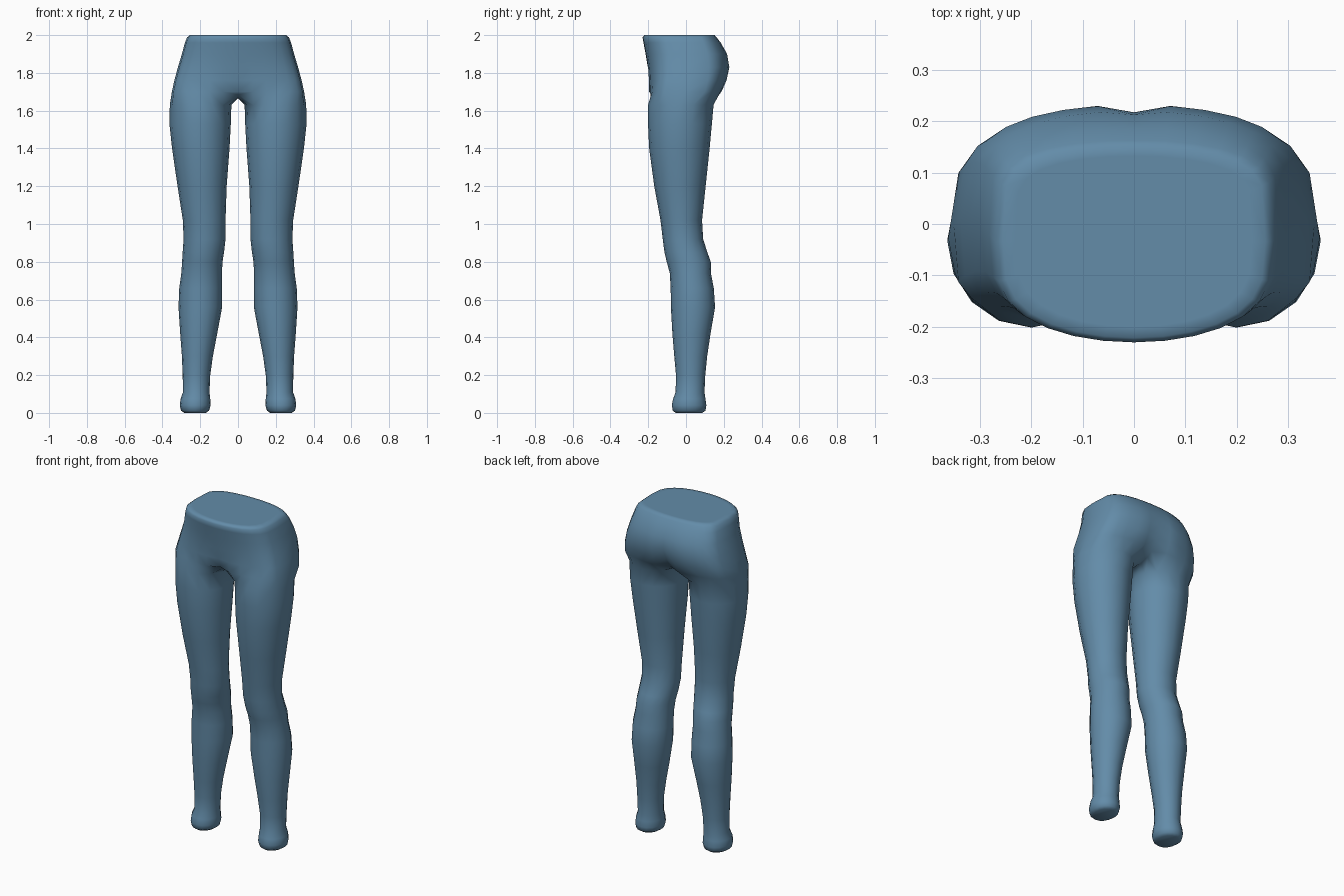
import bpy, bmesh
from math import sin, cos, pi, radians

cube = bpy.data.objects.get("Cube")
if cube:
    bpy.data.objects.remove(cube, do_unlink=True)

denim = bpy.data.materials.new("denim_blue")
denim.use_nodes = True
denim.diffuse_color = (0.125, 0.262, 0.395, 1)
denim.node_tree.nodes["Principled BSDF"].inputs["Base Color"].default_value = (0.125, 0.262, 0.395, 1)

SIDES = 16    # sides of a leg ring
OUTER = 13    # ring vertices that carry on up into the hip

# Leg rings: height, inner x, outer x, front y, back y
LEG = [
    (0.00, .170, .285, -.055, .085), (0.012, .153, .302, -.070, .103),
    (0.04, .145, .308, -.075, .108), (0.075, .147, .304, -.068, .103),
    (0.11, .151, .291, -.055, .098), (0.20, .147, .293, -.053, .102),
    (0.30, .133, .297, -.062, .112), (0.42, .110, .306, -.072, .130),
    (0.56, .084, .315, -.080, .154), (0.66, .084, .311, -.081, .147),
    (0.74, .085, .300, -.086, .132), (0.80, .082, .296, -.102, .131),
    (0.85, .074, .293, -.114, .113), (0.92, .066, .288, -.123, .091),
    (1.02, .066, .292, -.135, .085), (1.20, .060, .320, -.168, .104),
    (1.40, .045, .349, -.195, .125), (1.53, .038, .363, -.201, .137),
    (1.63, .035, .361, -.201, .146),
]

# Hip arcs: height, half width, front y, back y, centre front y, centre back y, front and back fullness
HIP = [
    (1.70, .350, -.197, .190, -.165, .150, .38, .42),
    (1.76, .337, -.198, .217, -.187, .190, .42, .45),
    (1.83, .318, -.203, .232, -.202, .217, .47, .47),
    (1.90, .297, -.214, .220, -.214, .212, .55, .45),
    (1.96, .281, -.225, .186, -.225, .183, .60, .40),
    (1.988, .270, -.230, .163, -.230, .162, .62, .36),
    (2.00, .255, -.221, .152, -.221, .152, .62, .36),
    (2.00, .230, -.200, .132, -.200, .132, .62, .36),
]

# Underside of the crotch on the centre line, front to back
SADDLE = [(-.135, 1.685), (-.085, 1.669), (-.015, 1.665), (.06, 1.667), (.115, 1.678)]

bm = bmesh.new()


def bridge(a, b, closed=False):
    """Join two rows of vertices with quads."""
    n = len(a)
    for i in range(n if closed else n - 1):
        j = (i + 1) % n
        bm.faces.new((a[i], a[j], b[j], b[i]))


def leg_ring(z, x0, x1, y0, y1):
    cx, cy = (x0 + x1) / 2, (y0 + y1) / 2
    ring = []
    for i in range(SIDES):
        t = -pi / 4 + i * 2 * pi / SIDES
        ring.append(bm.verts.new((cx + (x1 - x0) / 2 * sin(t), cy - (y1 - y0) / 2 * cos(t), z)))
    return ring


def hip_arc(z, half, front, back, mid_front, mid_back, full_front, full_back):
    cy = (front + back) / 2
    depth = (back - front) / 2
    arc = [bm.verts.new((0, mid_front, z))]
    for i in range(1, OUTER + 1):
        t = i * pi / (OUTER + 1)
        c = cos(t)
        power = full_front if c > 0 else full_back
        y = cy - depth * (1 if c > 0 else -1) * abs(c) ** power
        arc.append(bm.verts.new((half * sin(t), y, z)))
    arc.append(bm.verts.new((0, mid_back, z)))
    return arc


# Leg with closed sole
legs = [leg_ring(*row) for row in LEG]
for low, high in zip(legs, legs[1:]):
    bridge(low, high, True)
bm.faces.new(legs[0])

# Crotch strip between the inner thigh and the centre line
top = legs[-1]
saddle = [bm.verts.new((0, y, z)) for y, z in SADDLE]
inner = [top[0]] + top[:OUTER - 2:-1]
bridge(inner, saddle)

# Hips rising to a closed waist
arcs = [[saddle[0]] + top[:OUTER] + [saddle[-1]]] + [hip_arc(*row) for row in HIP]
for low, high in zip(arcs, arcs[1:]):
    bridge(low, high)
bm.faces.new(arcs[-1])

bmesh.ops.recalc_face_normals(bm, faces=bm.faces)
mesh = bpy.data.meshes.new("trousers")
bm.to_mesh(mesh)
bm.free()
mesh.materials.append(denim)

trousers = bpy.data.objects.new("trousers", mesh)
bpy.context.collection.objects.link(trousers)
mirror = trousers.modifiers.new("mirror", 'MIRROR')
mirror.use_clip = True

bpy.ops.object.select_all(action='DESELECT')
trousers.select_set(True)
bpy.context.view_layer.objects.active = trousers
bpy.ops.object.shade_smooth_by_angle(angle=radians(75))
